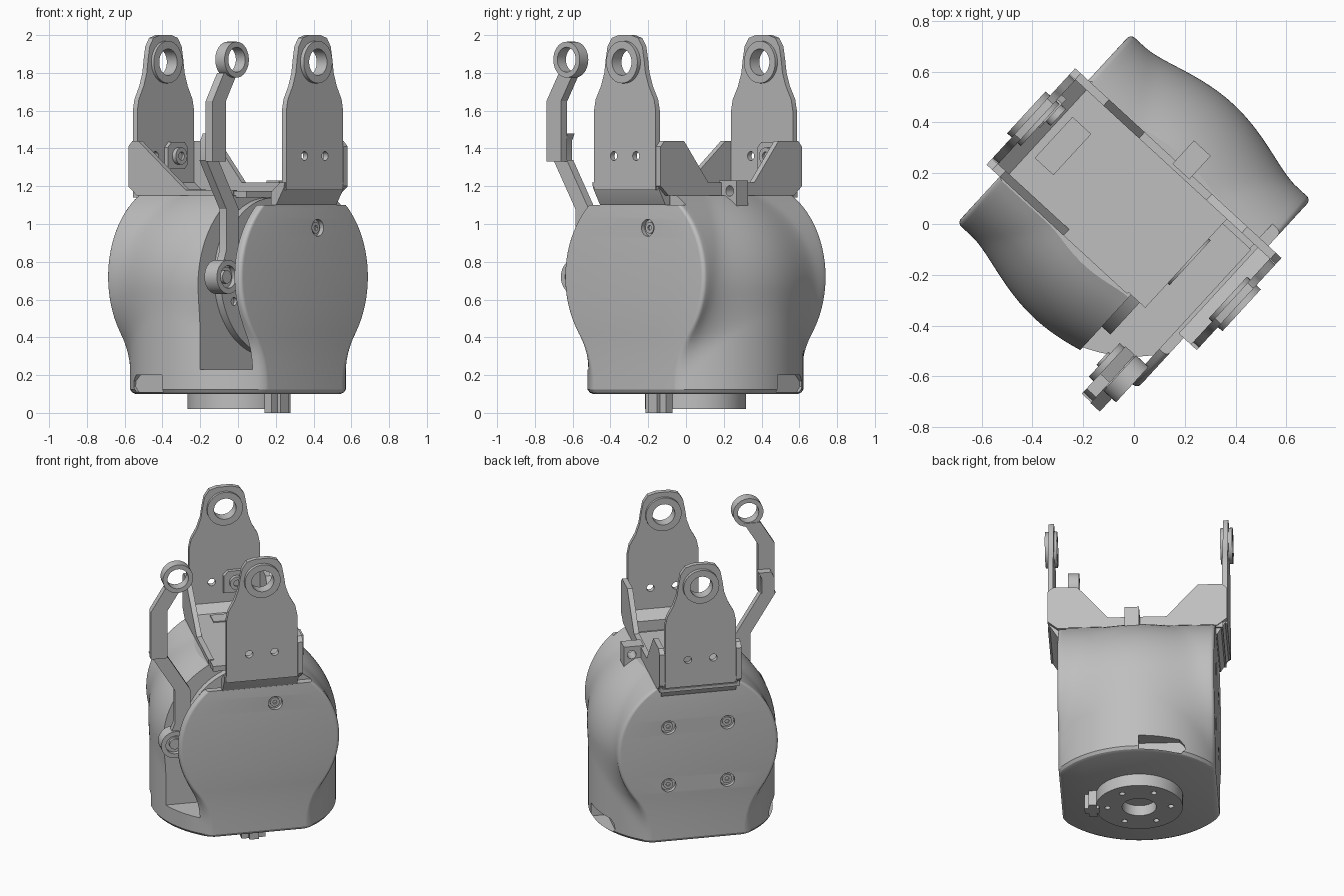
import bpy, bmesh, math
from mathutils import Matrix

cube = bpy.data.objects.get("Cube")
if cube:
    bpy.data.objects.remove(cube, do_unlink=True)

mat = bpy.data.materials.new("plain grey")
mat.use_nodes = True
grey = (0.52, 0.52, 0.52, 1)
mat.diffuse_color = grey
mat.node_tree.nodes["Principled BSDF"].inputs["Base Color"].default_value = grey
parts = []


def make(name, rings):
    """Closed loft through rings of equal point count, capped at both ends."""
    bm = bmesh.new()
    vs = [[bm.verts.new(p) for p in ring] for ring in rings]
    n = len(vs[0])
    for lo, hi in zip(vs, vs[1:]):
        for i in range(n):
            j = (i + 1) % n
            bm.faces.new((lo[i], lo[j], hi[j], hi[i]))
    bm.faces.new(vs[0][::-1])
    bm.faces.new(vs[-1])
    bmesh.ops.recalc_face_normals(bm, faces=bm.faces)
    mesh = bpy.data.meshes.new(name)
    bm.to_mesh(mesh)
    bm.free()
    mesh.materials.append(mat)
    ob = bpy.data.objects.new(name, mesh)
    bpy.context.collection.objects.link(ob)
    parts.append(ob)
    return ob


def extrude(name, pts, axis, lo, hi):
    place = {"x": lambda p, d: (d, p[0], p[1]),
             "y": lambda p, d: (p[0], d, p[1]),
             "z": lambda p, d: (p[0], p[1], d)}[axis]
    return make(name, [[place(p, d) for p in pts] for d in (lo, hi)])


def box(name, x0, x1, y0, y1, z0, z1):
    return extrude(name, [(x0, y0), (x1, y0), (x1, y1), (x0, y1)], "z", z0, z1)


def disc(name, axis, u, v, r, lo, hi, n=40):
    pts = [(u + r * math.cos(math.tau * i / n), v + r * math.sin(math.tau * i / n))
           for i in range(n)]
    return extrude(name, pts, axis, lo, hi)


def cut(ob, *cutters):
    for c in cutters:
        m = ob.modifiers.new("cut", "BOOLEAN")
        m.operation, m.solver, m.object = "DIFFERENCE", "EXACT", c
        bpy.context.view_layer.objects.active = ob
        bpy.ops.object.modifier_apply(modifier=m.name)
        parts.remove(c)
        bpy.data.objects.remove(c, do_unlink=True)
    return ob


# Housing: domed upright drum blended with a sideways drum, sliced flat at both ends
HALF, DRUM, WHEEL, AXLE, ROUND = 0.482, 0.572, 0.505, 0.72, 0.022
DOME_BASE, DOME_HEIGHT = 0.65, 0.56


def wheel_width(z):
    if z >= 0.42:
        return math.sqrt(WHEEL ** 2 - (z - AXLE) ** 2)
    t = max(0, (z - 0.15) / 0.27)
    return 0.22 + 0.186 * t ** 1.2


def drum_depth(x, z):
    rise = max(0, z - DOME_BASE) / DOME_HEIGHT
    return math.sqrt(max(0, DRUM ** 2 * (1 - rise * rise) - x * x))


def half_depth(x, z):
    c, w = drum_depth(x, z), wheel_width(z)
    k = 0.11
    h = max(k - abs(c - w), 0) / k
    depth = max(c, w) + h * h * k / 4
    edge = max(0, abs(x) - (HALF - ROUND)) / ROUND
    return depth - ROUND * (1 - math.sqrt(max(0, 1 - edge * edge)))


inner = HALF - ROUND
tips = [inner + ROUND * math.sin(math.pi / 2 * i / 5) for i in range(1, 6)]
xs = [-t for t in reversed(tips)] + [inner * (i / 20 - 1) for i in range(41)] + tips


def section(z, inset=0):
    s = 1 - inset / HALF
    side = [(x, half_depth(x, z)) for x in xs]
    outline = [(x, -d) for x, d in side] + side[::-1]
    return [(x * s, y * s, z) for x, y in outline]


rings = [section(0.1, 0.025), section(0.108, 0.01), section(0.125)]
rings += [section(0.125 + 1.025 * i / 48) for i in range(1, 49)]
body = make("housing", rings)
cut(body, box("slot", 0.214, 0.44, -0.7, 0.2, 0.23, 1.3),
    box("lip_step", 0.435, 0.6, -0.6, 0.6, 1.1, 1.3))
grip = [(-0.02, 0.11), (-0.28, 0.11), (-0.305, 0.14), (-0.3, 0.17), (-0.27, 0.2), (-0.02, 0.2)]
cut(body, extrude("grip_front", grip, "y", -0.7, -0.47),
    extrude("grip_back", grip, "y", 0.47, 0.7))

# Countersunk screws on the flat ends
screws = [(1, 0.1, 0.98)] + [(-1, y, z) for y in (-0.185, 0.185) for z in (0.49, 0.88)]
for side, y, z in screws:
    lo, hi = sorted((side * 0.455, side * 0.6))
    cut(body, disc("screw_well", "x", y, z, 0.045, lo, hi, 24))
    lo, hi = sorted((side * 0.445, side * 0.468))
    cut(disc("screw_head", "x", y, z, 0.03, lo, hi, 24),
        disc("socket", "x", y, z, 0.014, lo + 0.012 if side > 0 else lo - 0.1,
             hi + 0.1 if side > 0 else hi - 0.012, 6))

# Mounting flange under the housing
flange = disc("base_flange", "z", 0, 0, 0.268, 0.02, 0.12, 64)
cut(flange, disc("bore", "z", 0, 0, 0.105, -0.1, 0.09))
for i in range(6):
    t = math.tau * i / 6
    cut(flange, disc("bolt_hole", "z", 0.195 * math.cos(t), 0.195 * math.sin(t),
                     0.018, -0.1, 0.07, 16))
box("base_tab", 0.245, 0.335, -0.03, 0.03, 0, 0.12)
for y in (-0.05, 0.05):
    box("base_tab_side", 0.26, 0.31, y - 0.025, y + 0.025, 0, 0.12)

# Servo horn inside the slot
horn = disc("horn_disc", "x", 0, AXLE, 0.42, 0.2, 0.26, 64)
for i in range(8):
    t = math.tau * (i + 0.5) / 8
    cut(horn, disc("horn_hole", "x", 0.34 * math.cos(t), AXLE + 0.34 * math.sin(t),
                   0.022, 0.24, 0.3, 16))
disc("horn_hub", "x", 0, AXLE, 0.12, 0.25, 0.3)

# Linkage arm
EYE_Y = -0.51


def bar(name, path, w, lo, hi):
    pts = [(y - w, z) for y, z in path] + [(y + w, z) for y, z in reversed(path)]
    return extrude(name, pts, "x", lo, hi)


bar("lower_arm", [(-0.495, 0.77), (-0.462, 0.86), (-0.462, 1.08), (-0.62, 1.34)],
    0.048, 0.335, 0.385)
bar("arm_joint", [(-0.62, 1.33), (-0.62, 1.44), (-0.6, 1.48)], 0.04, 0.335, 0.39)
bar("upper_arm", [(-0.62, 1.33), (-0.62, 1.65), (-0.53, 1.8)], 0.052, 0.385, 0.435)
cut(disc("lower_eye", "x", EYE_Y, AXLE, 0.09, 0.31, 0.4),
    disc("eye_hole", "x", EYE_Y, AXLE, 0.06, 0.37, 0.5))
disc("lower_pin", "x", EYE_Y, AXLE, 0.035, 0.3, 0.39, 24)
cut(disc("upper_eye", "x", -0.507, 1.87, 0.095, 0.39, 0.457),
    disc("eye_hole", "x", -0.507, 1.87, 0.066, 0.3, 0.6))

# Bracket floor and gusset walls
box("bracket_floor", -0.525, 0.29, -0.25, 0.25, 1.14, 1.175)
box("floor_pad", -0.43, -0.33, -0.11, 0.11, 1.17, 1.182)
wall = [(-0.552, 1.2), (-0.49, 1.15), (0.49, 1.15), (0.552, 1.2), (0.552, 1.41),
        (0.522, 1.44), (0.37, 1.44), (0.18, 1.22), (-0.18, 1.22), (-0.37, 1.44),
        (-0.522, 1.44), (-0.552, 1.41)]
extrude("back_wall", wall, "y", 0.225, 0.258)
front = wall[:2] + [(0.2, 1.15), (0.2, 1.18), (-0.14, 1.18), (-0.48, 1.44)] + wall[-2:]
extrude("front_wall", front, "y", -0.258, -0.225)

# Cable clip on the back wall
cut(box("cable_clip", -0.015, 0.075, 0.24, 0.365, 1.085, 1.23),
    disc("clip_hole", "x", 0.315, 1.175, 0.028, -0.2, 0.3, 20))

# Two ear plates with bearing bosses
half = [(0.222, 1.18), (0.222, 1.6), (0.21, 1.66), (0.172, 1.73), (0.148, 1.8),
        (0.138, 1.87), (0.125, 1.94), (0.095, 1.985), (0.045, 2.0)]
outline = half + [(-y, z) for y, z in reversed(half)]
lip = [(0.552, 1.22), (0.545, 1.19), (0.49, 1.1), (0.455, 1.1), (0.455, 1.17), (0.52, 1.22)]
for label, s in (("left", 1), ("right", -1)):
    def span(lo, hi):
        return sorted((s * lo, s * hi))
    ear = extrude(label + "_ear", outline, "x", *span(0.52, 0.552))
    boss = disc(label + "_boss", "x", 0, 1.857, 0.112, *span(0.502, 0.576))
    for ob in (ear, boss):
        cut(ob, disc("bore", "x", 0, 1.857, 0.07, -0.7, 0.7))
    for y in (-0.08, 0.08):
        cut(ear, disc("hole", "x", y, 1.36, 0.024, -0.7, 0.7, 20))
    extrude(label + "_lip", [(s * x, z) for x, z in lip], "y", -0.235, 0.235)

# Nut plate inside the right ear
nut = [(-0.01, 1.29), (0.12, 1.29), (0.145, 1.315), (0.145, 1.405), (0.12, 1.435),
       (0.02, 1.435), (-0.01, 1.405)]
extrude("nut_plate", nut, "x", -0.53, -0.495)
cut(disc("nut", "x", 0.07, 1.36, 0.045, -0.51, -0.47, 24),
    disc("nut_hole", "x", 0.07, 1.36, 0.022, -0.485, -0.4, 16))

# Turn everything into place and shade
turn = Matrix.Translation((0, 0.05, 0)) @ Matrix.Rotation(math.radians(-42.6), 4, "Z")
bpy.ops.object.select_all(action="DESELECT")
for ob in parts:
    ob.data.transform(turn)
    ob.select_set(True)
bpy.context.view_layer.objects.active = body
bpy.ops.object.shade_smooth_by_angle(angle=math.radians(30))
